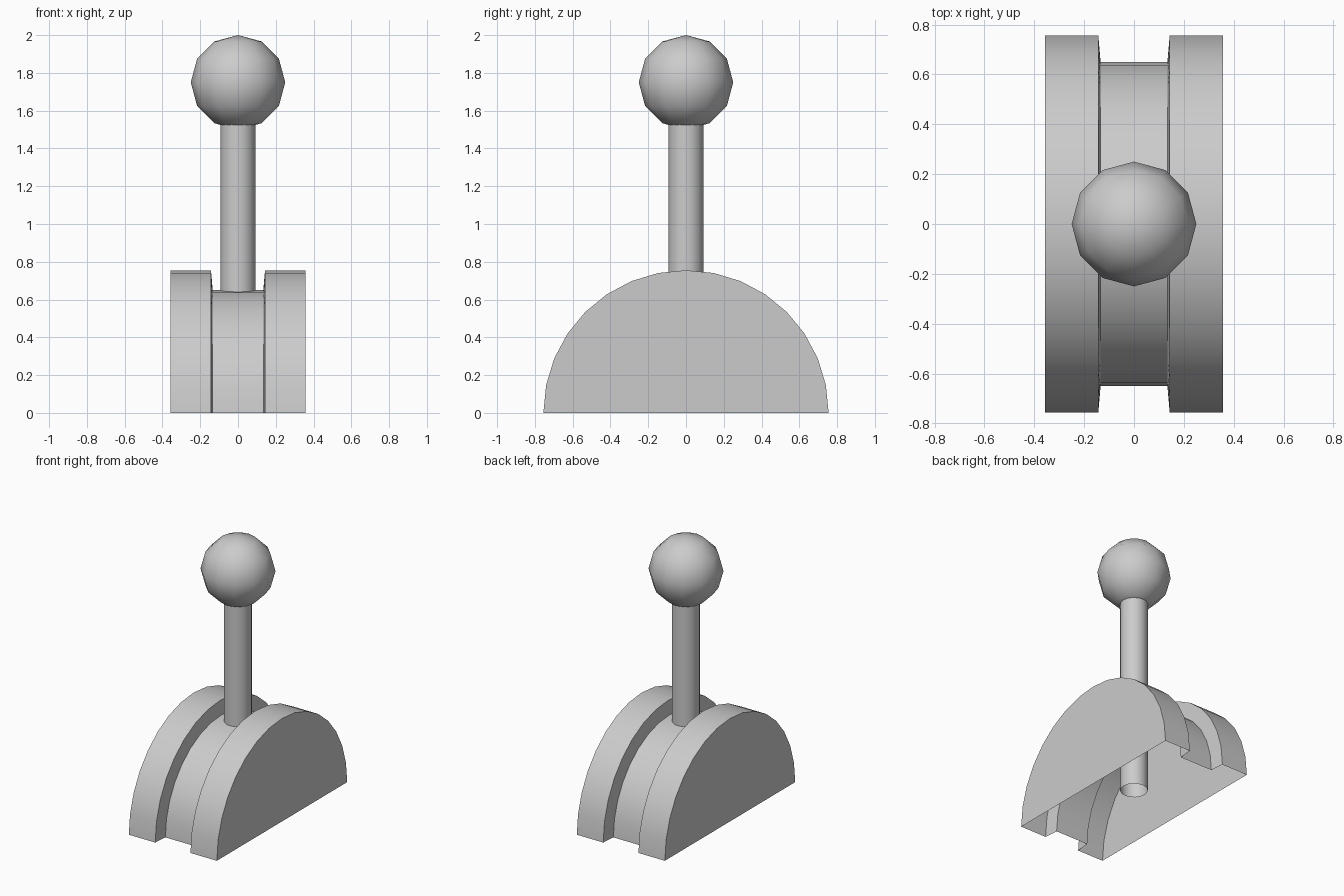
import bpy, bmesh, math

if "Cube" in bpy.data.objects:
    bpy.data.objects.remove(bpy.data.objects["Cube"])


def finish(bm, name, angle=30):
    bmesh.ops.recalc_face_normals(bm, faces=bm.faces)
    me = bpy.data.meshes.new(name)
    bm.to_mesh(me)
    bm.free()
    ob = bpy.data.objects.new(name, me)
    bpy.context.collection.objects.link(ob)
    bpy.ops.object.select_all(action='DESELECT')
    ob.select_set(True)
    bpy.context.view_layer.objects.active = ob
    bpy.ops.object.shade_smooth_by_angle(angle=math.radians(angle))
    return ob


# Grooved half-disc housing: open underneath, profile of (x, radius) swept 180 degrees
half = [(0.357, 0.755), (0.143, 0.755), (0.134, 0.65)]
profile = [(-x, r) for x, r in half] + half[::-1]
SEG = 16
bm = bmesh.new()
rings = []
for x, r in profile:
    rings.append([bm.verts.new((x, r * math.cos(math.pi * i / SEG),
                                r * math.sin(math.pi * i / SEG)))
                  for i in range(SEG + 1)])
for a, b in zip(rings, rings[1:]):
    for i in range(SEG):
        bm.faces.new((a[i], a[i + 1], b[i + 1], b[i]))
bm.faces.new(rings[0])
bm.faces.new(rings[-1])
housing = finish(bm, "housing")
# open shell: make sure the normals face outward
if housing.data.polygons[-1].normal.x < 0:
    housing.data.flip_normals()

# Lever rod: open tube running from inside the housing into the knob
bm = bmesh.new()
bmesh.ops.create_cone(bm, cap_ends=False, segments=16,
                      radius1=0.093, radius2=0.093, depth=1.47)
bmesh.ops.translate(bm, verts=bm.verts, vec=(0, 0, 0.08 + 1.47 / 2))
finish(bm, "lever_rod")

# Round knob
bm = bmesh.new()
bmesh.ops.create_uvsphere(bm, u_segments=12, v_segments=6, radius=0.25)
bmesh.ops.translate(bm, verts=bm.verts, vec=(0, 0, 1.75))
finish(bm, "knob", 60)
